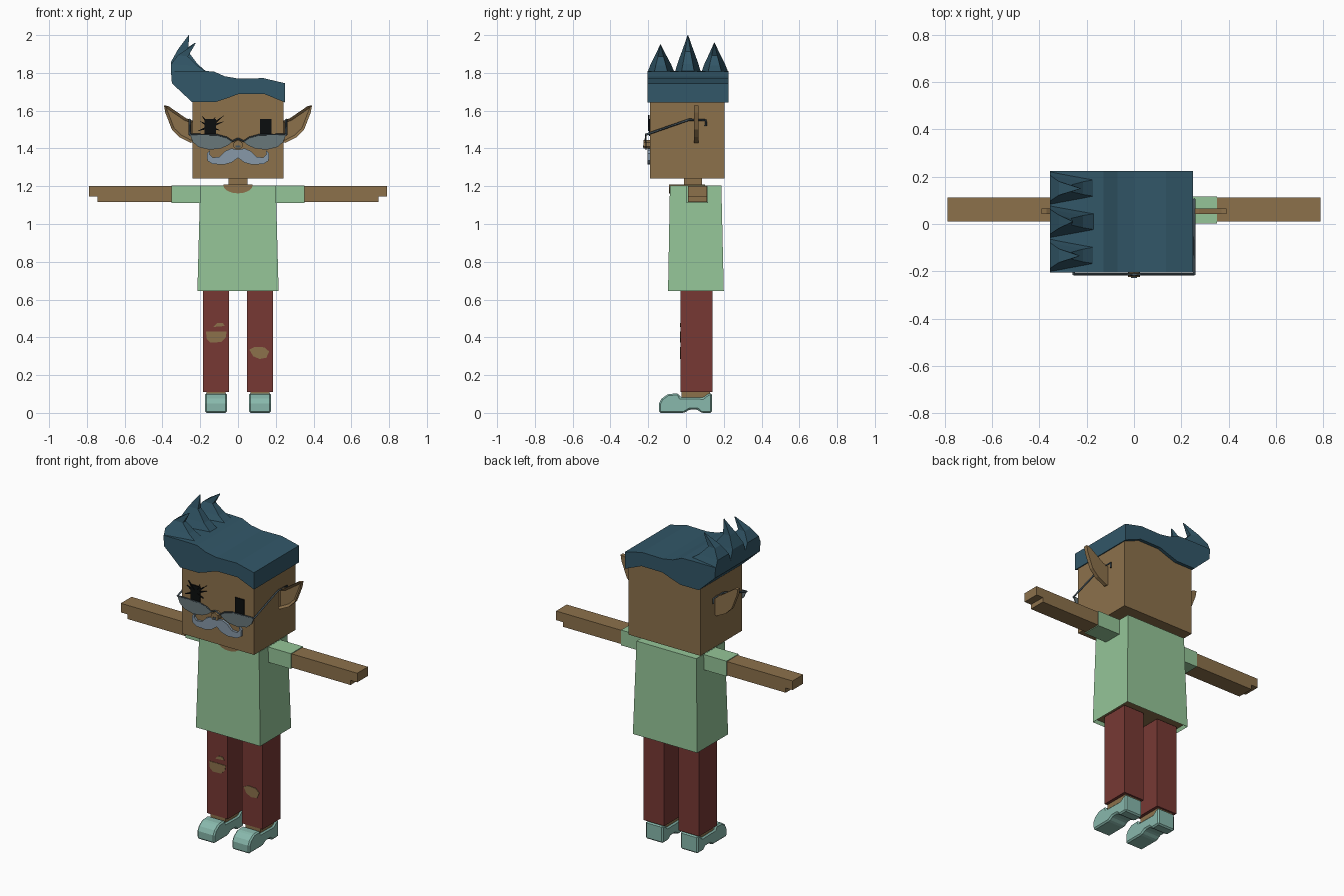
import bpy, bmesh, math
from mathutils import Vector

if "Cube" in bpy.data.objects:
    bpy.data.objects.remove(bpy.data.objects["Cube"])


def material(name, hex_code):
    def lin(c):
        return c / 12.92 if c <= 0.04045 else ((c + 0.055) / 1.055) ** 2.4
    col = [lin(int(hex_code[i:i + 2], 16) / 255) for i in (0, 2, 4)] + [1]
    m = bpy.data.materials.new(name)
    m.use_nodes = True
    m.diffuse_color = col
    m.node_tree.nodes["Principled BSDF"].inputs["Base Color"].default_value = col
    return m


SKIN = material("skin brown", "8C714B")
SHIRT = material("shirt green", "95C598")
TROUSER = material("trouser red", "773934")
HAIR = material("hair blue", "325768")
SHOE = material("shoe teal", "88B8AC")
LENS = material("lens grey", "69777A")
FRAME = material("frame slate", "46545C")
BEARD = material("moustache grey", "8799A8")
BLACK = material("eye black", "0B0D0E")


def finish(name, bm, *mats):
    bmesh.ops.recalc_face_normals(bm, faces=bm.faces[:])
    me = bpy.data.meshes.new(name)
    bm.to_mesh(me)
    bm.free()
    for m in mats:
        me.materials.append(m)
    ob = bpy.data.objects.new(name, me)
    bpy.context.collection.objects.link(ob)
    return ob


def loft(name, rings, *mats):
    """Join closed rings of points and cap both ends."""
    bm = bmesh.new()
    loops = [[bm.verts.new(p) for p in r] for r in rings]
    for a, b in zip(loops, loops[1:]):
        for i in range(len(a)):
            j = (i + 1) % len(a)
            bm.faces.new((a[i], a[j], b[j], b[i]))
    bm.faces.new(loops[0])
    bm.faces.new(loops[-1])
    return finish(name, bm, *mats)


def prism_y(name, pts, y0, y1, mat, s=1):
    return loft(name, [[(s * x, y, z) for x, z in pts] for y in (y0, y1)], mat)


def prism_x(name, pts, x0, x1, mat, s=1):
    return loft(name, [[(s * x, y, z) for y, z in pts] for x in (x0, x1)], mat)


def box(name, x, y, z, mat, s=1):
    return prism_y(name, [(x[0], z[0]), (x[1], z[0]), (x[1], z[1]), (x[0], z[1])], *y, mat, s)


def rod(name, pts, r, mat):
    cu = bpy.data.curves.new(name, 'CURVE')
    cu.dimensions = '3D'
    cu.bevel_depth = r
    cu.bevel_resolution = 0
    cu.use_fill_caps = True
    sp = cu.splines.new('POLY')
    sp.points.add(len(pts) - 1)
    for p, co in zip(sp.points, pts):
        p.co = (*co, 1)
    cu.materials.append(mat)
    ob = bpy.data.objects.new(name, cu)
    bpy.context.collection.objects.link(ob)


# Head and neck
box("head", (-.24, .24), (-.19, .205), (1.24, 1.7), SKIN)
box("neck", (-.05, .05), (-.01, .085), (1.18, 1.25), SKIN)


# Shirt body: flared box, skin showing inside the open hem
def rect(x, y0, y1, z):
    return [(-x, y0, z), (x, y0, z), (x, y1, z), (-x, y1, z)]


shirt = loft("shirt", [rect(.215, -.095, .2, .645), rect(.2, -.085, .187, 1.205)], SHIRT, SKIN)
bm = bmesh.new()
bm.from_mesh(shirt.data)
hem = min(bm.faces, key=lambda f: f.calc_center_median().z)
bmesh.ops.inset_region(bm, faces=[hem], thickness=.012)
bmesh.ops.translate(bm, verts=hem.verts[:], vec=(0, 0, .02))
hem.material_index = 1
bm.to_mesh(shirt.data)
bm.free()

# Round neckline
arc = [(.078 * math.cos(a), 1.207 - .045 * math.sin(a))
       for a in [math.pi * i / 10 for i in range(11)]]
prism_y("neckline_front", arc, -.09, -.082, SKIN)
box("neckline_top", (-.078, .078), (-.09, .1), (1.2, 1.208), SKIN)

# Arms, legs and shoes
shoe_side = [(-.142, 0), (-.143, .05), (-.13, .075), (-.095, .1), (-.04, .103), (-.03, .082),
             (.09, .08), (.115, .1), (.138, .105), (.138, 0), (.08, 0), (.06, .018),
             (.02, .018), (-.01, 0)]
arm_side = [(.34, 1.117), (.745, 1.117), (.745, 1.145), (.79, 1.145), (.79, 1.2), (.34, 1.2)]
for s, side in ((1, "left"), (-1, "right")):
    box(side + "_sleeve", (.19, .352), (.002, .117), (1.112, 1.204), SHIRT, s)
    prism_y(side + "_arm", arm_side, .01, .112, SKIN, s)
    box(side + "_trouser_leg", (.048, .185), (-.03, .14), (.11, .66), TROUSER, s)
    box(side + "_ankle", (.066, .167), (-.025, .128), (.06, .112), SKIN, s)
    shoe = prism_x(side + "_shoe", shoe_side, .058, .175, SHOE, s)
    bev = shoe.modifiers.new("soft_edges", 'BEVEL')
    bev.width = .008
    bev.segments = 1

# Torn knees
tears = {
    "right_knee_tear": [(-.17, .43), (-.165, .39), (-.145, .372), (-.09, .375), (-.065, .4), (-.06, .43)],
    "right_small_tear": [(-.13, .455), (-.07, .46), (-.08, .477), (-.11, .475)],
    "left_knee_tear": [(.06, .335), (.08, .3), (.115, .285), (.15, .292), (.165, .325), (.14, .347), (.09, .35)],
}
for name, pts in tears.items():
    prism_y(name, pts, -.033, -.028, SKIN)

# Pointed ears with a recessed front
ear_pts = [(.235, 1.545), (.275, 1.56), (.37, 1.625), (.392, 1.628), (.385, 1.59),
           (.35, 1.5), (.31, 1.46), (.25, 1.43), (.235, 1.435)]
for s, side in ((1, "left"), (-1, "right")):
    ear = prism_y(side + "_ear", ear_pts, .042, .065, SKIN, s)
    bm = bmesh.new()
    bm.from_mesh(ear.data)
    front = min(bm.faces, key=lambda f: f.calc_center_median().y)
    bmesh.ops.inset_region(bm, faces=[front], thickness=.014)
    bmesh.ops.translate(bm, verts=front.verts[:], vec=(0, .012, 0))
    bm.to_mesh(ear.data)
    bm.free()

# Eyes, with ragged lashes round the right one
for s, side in ((1, "left"), (-1, "right")):
    box(side + "_eye", (.117, .178), (-.197, -.188), (1.465, 1.557), BLACK, s)
for i, (deg, length) in enumerate([(20, .085), (38, .1), (60, .065), (125, .075), (150, .06), (200, .07), (-20, .06)]):
    d = Vector((math.cos(math.radians(deg)), math.sin(math.radians(deg))))
    n = Vector((-d.y, d.x)) * .009
    c = Vector((-.15, 1.515))
    prism_y("right_lash_%d" % i, [c - n, c + d * length, c + n], -.2, -.192, BLACK)

# Half-moon glasses
lens_pts = [(.028, 1.437), (.06, 1.458), (.11, 1.472), (.255, 1.475), (.24, 1.435),
            (.21, 1.408), (.15, 1.393), (.09, 1.4), (.05, 1.418)]
for s, side in ((1, "left"), (-1, "right")):
    prism_y(side + "_lens", lens_pts, -.214, -.208, LENS, s)
    rod(side + "_lens_rim", [(s * x, -.213, z) for x, z in lens_pts[:4]], .004, FRAME)
    rod(side + "_temple", [(s * .255, y, z) for y, z in
                           ((-.215, 1.472), (.015, 1.552), (.105, 1.55), (.105, 1.52))], .006, FRAME)
rod("glasses_bridge", [(-.03, -.213, 1.438), (0, -.215, 1.452), (.03, -.213, 1.438)], .005, FRAME)

# Nose and moustache
prism_y("nose", [(-.025, 1.41), (-.015, 1.4), (.015, 1.4), (.025, 1.41), (.022, 1.432), (0, 1.445), (-.022, 1.432)],
        -.225, -.185, SKIN)
box("nostrils", (-.012, .012), (-.228, -.224), (1.405, 1.416), FRAME)
stache = [(0, 1.393), (.035, 1.4), (.07, 1.385), (.1, 1.355), (.135, 1.352), (.15, 1.368), (.148, 1.392),
          (.165, 1.372), (.162, 1.335), (.135, 1.318), (.075, 1.314), (.035, 1.325), (0, 1.35)]
prism_y("moustache", stache + [(-x, z) for x, z in stache[-2:0:-1]], -.204, -.186, BEARD)

# Swept hair slab and three spikes curling back over it
hair_pts = [(-.243, 1.645), (-.12, 1.645), (-.06, 1.665), (0, 1.687), (.14, 1.688), (.25, 1.643),
            (.25, 1.745), (.135, 1.772), (0, 1.77), (-.07, 1.782), (-.13, 1.808), (-.2, 1.81),
            (-.355, 1.81), (-.35, 1.745)]
prism_y("hair", hair_pts, -.205, .225, HAIR)
spikes = [(-.205, -.06, -.135, -.23, 1.95), (-.06, .08, .01, -.258, 2.0), (.08, .225, .15, -.225, 1.96)]
for i, (y0, y1, yt, xt, zt) in enumerate(spikes):
    def ring(t, xa, xb, za, zb):
        a, b = y0 + (yt - y0) * t, y1 + (yt - y1) * t
        m = (a + b) / 2
        return [(xa, a, za), (xa, b, za), (xb, m + (b - m) * .5, zb), (xb, m - (m - a) * .5, zb)]
    h = zt - 1.81
    loft("hair_spike_%d" % i, [
        ring(0, -.355, -.16, 1.8, 1.8),
        ring(.25, -.355, -.215, 1.81 + h * .25, 1.81 + h * .2),
        ring(.6, -.318, -.265, 1.81 + h * .6, 1.81 + h * .55),
        ring(.98, xt - .003, xt, zt, zt - .004)], HAIR)
